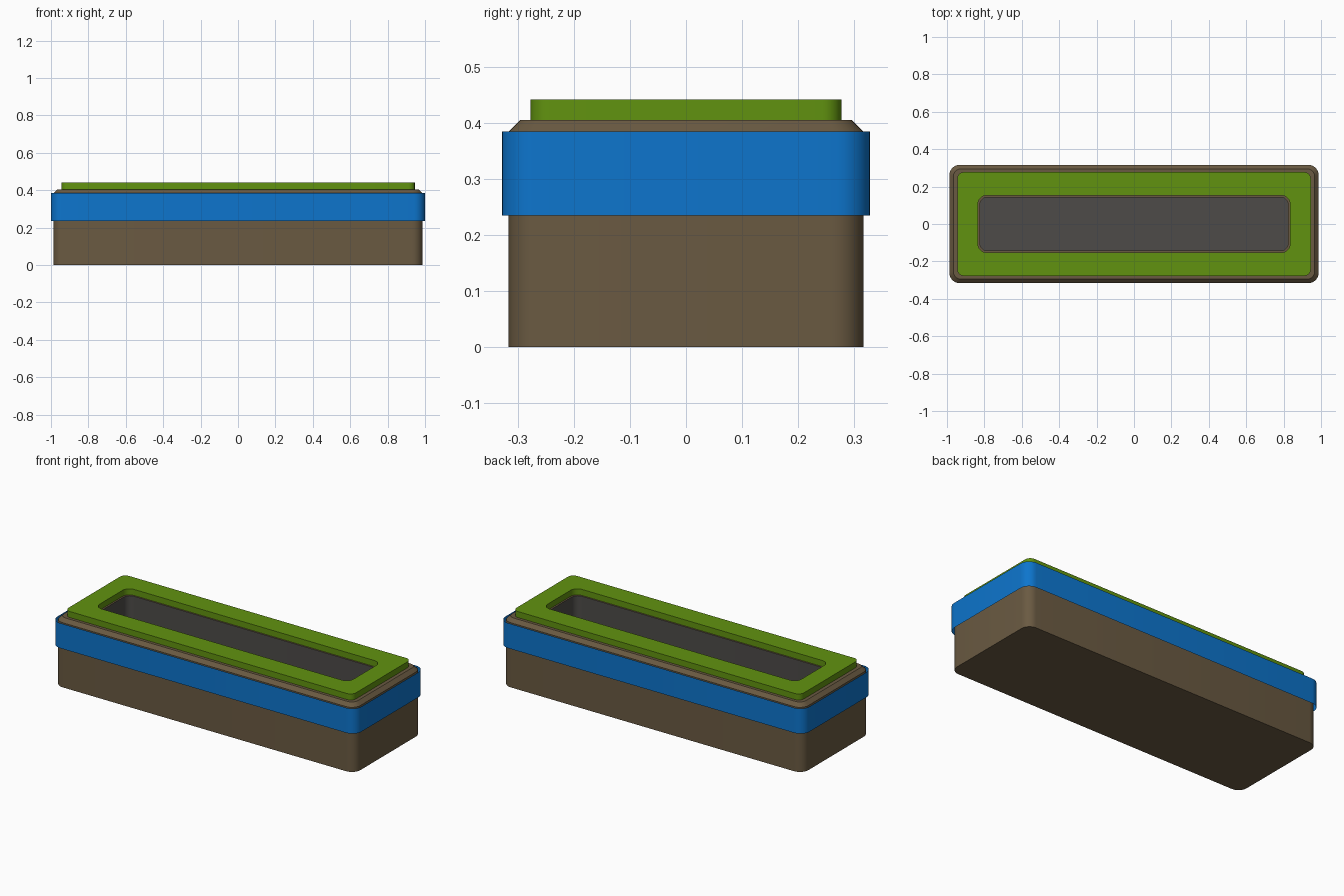
import bpy, bmesh
from math import pi, sin, cos

if "Cube" in bpy.data.objects:
    bpy.data.objects.remove(bpy.data.objects["Cube"])


def material(name, rgb):
    m = bpy.data.materials.new(name)
    m.diffuse_color = (*rgb, 1)
    m.use_nodes = True
    m.node_tree.nodes["Principled BSDF"].inputs["Base Color"].default_value = m.diffuse_color
    return m


def rounded_rect(hx, hy, z, r, seg=8):
    """Counter-clockwise rounded rectangle at height z."""
    pts = []
    for k, (sx, sy) in enumerate([(1, 1), (-1, 1), (-1, -1), (1, -1)]):
        for i in range(seg + 1):
            a = pi / 2 * (k + i / seg)
            pts.append((sx * (hx - r) + r * cos(a), sy * (hy - r) + r * sin(a), z))
    return pts


def loft(name, rings, mat, cap_start=False, cap_end=False, closed=False):
    """Skin a sequence of rounded rectangles (hx, hy, z, radius)."""
    bm = bmesh.new()
    loops = [[bm.verts.new(p) for p in rounded_rect(*r)] for r in rings]
    pairs = list(zip(loops, loops[1:]))
    if closed:
        pairs.append((loops[-1], loops[0]))
    for a, b in pairs:
        n = len(a)
        for i in range(n):
            j = (i + 1) % n
            bm.faces.new((a[i], a[j], b[j], b[i]))
    if cap_start:
        bm.faces.new(loops[0][::-1])
    if cap_end:
        bm.faces.new(loops[-1])
    me = bpy.data.meshes.new(name)
    bm.to_mesh(me)
    bm.free()
    ob = bpy.data.objects.new(name, me)
    bpy.context.collection.objects.link(ob)
    me.materials.append(mat)
    bpy.ops.object.select_all(action='DESELECT')
    ob.select_set(True)
    bpy.context.view_layer.objects.active = ob
    bpy.ops.object.shade_smooth_by_angle(angle=pi / 6)
    return ob


brown = material("brown", (0.144, 0.102, 0.054))
blue = material("blue", (0.004, 0.178, 0.61))
green = material("green", (0.12, 0.29, 0.005))
grey = material("dark_grey", (0.074, 0.07, 0.065))

# Box body with chamfered upper rim and a slot opening in the top
loft("body", [(0.987, 0.316, 0, 0.055), (0.987, 0.316, 0.384, 0.055),
              (0.966, 0.295, 0.405, 0.04), (0.824, 0.143, 0.405, 0.04)],
     brown, cap_start=True)

# Recessed tray inside the slot
loft("tray_liner", [(0.824, 0.143, 0.405, 0.04), (0.824, 0.143, 0.12, 0.04)],
     grey, cap_end=True)

# Thin open band wrapped around the body
loft("side_band", [(1.0, 0.328, 0.235, 0.06), (1.0, 0.328, 0.384, 0.06)], blue)

# Raised frame around the slot
loft("top_frame", [(0.945, 0.277, 0.405, 0.035), (0.945, 0.277, 0.441, 0.035),
                   (0.834, 0.152, 0.441, 0.045), (0.834, 0.152, 0.405, 0.045)],
     green, closed=True)
